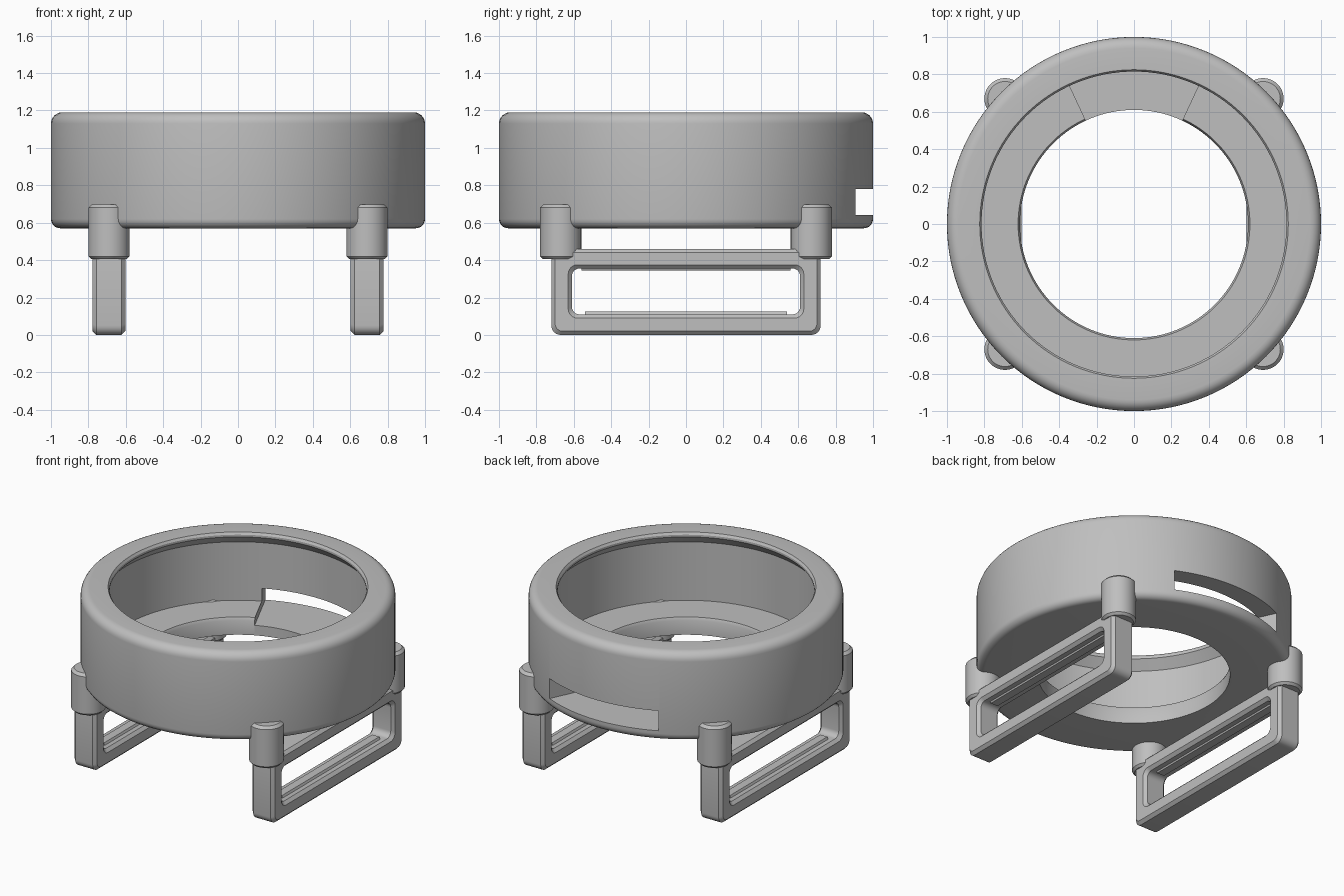
import bpy, bmesh, math

cube = bpy.data.objects.get("Cube")
if cube:
    bpy.data.objects.remove(cube, do_unlink=True)

grey = bpy.data.materials.new("plain_grey")
grey.use_nodes = True
COLOUR = (0.52, 0.52, 0.52, 1)
grey.diffuse_color = COLOUR
grey.node_tree.nodes["Principled BSDF"].inputs["Base Color"].default_value = COLOUR


def loft(name, loops, closed=False, capped=False):
    """Join equal-length point loops with quads; optionally close or cap."""
    bm = bmesh.new()
    rings = [[bm.verts.new(p) for p in loop] for loop in loops]
    n = len(rings[0])
    for i in range(len(rings) if closed else len(rings) - 1):
        a, b = rings[i], rings[(i + 1) % len(rings)]
        for j in range(n):
            k = (j + 1) % n
            bm.faces.new((a[j], a[k], b[k], b[j]))
    if capped:
        bm.faces.new(rings[0])
        bm.faces.new(rings[-1])
    bmesh.ops.recalc_face_normals(bm, faces=bm.faces)
    mesh = bpy.data.meshes.new(name)
    bm.to_mesh(mesh)
    bm.free()
    mesh.materials.append(grey)
    obj = bpy.data.objects.new(name, mesh)
    bpy.context.collection.objects.link(obj)
    return obj


def circle(r, z, n, x=0, y=0):
    return [(x + r * math.cos(math.tau * i / n), y + r * math.sin(math.tau * i / n), z)
            for i in range(n)]


def arc(cx, cy, r, start, end, steps=6):
    angles = [math.radians(start + (end - start) * i / steps) for i in range(steps + 1)]
    return [(cx + r * math.cos(a), cy + r * math.sin(a)) for a in angles]


def rounded_rect(x, half_y, z0, z1, r):
    """Rounded rectangle loop in the YZ plane."""
    pts = []
    for cy, cz, start in ((half_y - r, z1 - r, 0), (r - half_y, z1 - r, 90),
                          (r - half_y, z0 + r, 180), (half_y - r, z0 + r, 270)):
        pts += arc(cy, cz, r, start, start + 90)
    return [(x, y, z) for y, z in pts]


# Ring housing: lathed wall with rounded rims, top lip and stepped floor
BASE, TOP, FLOOR = 0.57, 1.19, 0.69
profile = [(0.61, BASE)]
profile += arc(0.95, BASE + 0.05, 0.05, -90, 0)
profile += arc(0.94, TOP - 0.06, 0.06, 0, 90)
profile += [(0.825, TOP), (0.815, TOP - 0.015), (0.815, TOP - 0.03),
            (0.87, TOP - 0.09), (0.87, FLOOR), (0.62, FLOOR), (0.61, FLOOR - 0.02)]
housing = loft("ring_housing", [circle(r, z, 128) for r, z in profile], closed=True)

# Slot through the back wall, sunk into the floor
sector = arc(0, 0, 0.5, 65, 115, 24) + arc(0, 0, 1.2, 115, 65, 24)
cutter = loft("slot_cutter", [[(x, y, z) for x, y in sector] for z in (0.64, 0.78)],
              capped=True)
cutter.hide_render = True
cut = housing.modifiers.new("back_slot", "BOOLEAN")
cut.operation = "DIFFERENCE"
cut.solver = "EXACT"
cut.object = cutter
bpy.context.view_layer.update()
evaluated = housing.evaluated_get(bpy.context.evaluated_depsgraph_get())
result = bpy.data.meshes.new_from_object(evaluated)
housing.modifiers.clear()
housing.data = result
bpy.data.objects.remove(cutter, do_unlink=True)
parts = [housing]

LEG_X, POST_Y, HALF, C = 0.69, 0.67, 0.0875, 0.02
for side, label in ((1, "left"), (-1, "right")):
    x = side * LEG_X
    # Open foot frame with chamfered edges
    frame = []
    for dx, inset in ((-HALF, C), (C - HALF, 0), (HALF - C, 0), (HALF, C)):
        frame.append(rounded_rect(x + dx, 0.72 - inset, inset, 0.46 - inset, 0.05 - inset / 2))
    for dx, inset in ((HALF, 0), (HALF - C, C), (C - HALF, C), (-HALF, 0)):
        frame.append(rounded_rect(x + dx, 0.63 - inset, 0.09 + inset, 0.375 - inset, 0.05 - inset / 2))
    parts.append(loft(label + "_foot_frame", frame, closed=True))

    # Low ridges along the window's upper and lower bars
    for tag, z0, z1, length in (("lower", 0.10, 0.125, 0.54), ("upper", 0.37, 0.345, 0.56)):
        ridge = [[(x + sx * w, sy * length, z) for sx, sy in ((-1, -1), (1, -1), (1, 1), (-1, 1))]
                 for w, z in ((0.04, z0), (0.028, z1))]
        parts.append(loft(f"{label}_{tag}_ridge", ridge, capped=True))

    # Round posts joining the frame to the housing
    for end, where in ((-1, "front"), (1, "back")):
        post = [circle(r, z, 48, x, end * POST_Y) for r, z in
                ((0.095, 0.405), (0.11, 0.42), (0.11, 0.68), (0.092, 0.698))]
        parts.append(loft(f"{where}_{label}_post", post, capped=True))

# Smooth curved surfaces while keeping edges crisp
bpy.ops.object.select_all(action="DESELECT")
for obj in parts:
    obj.select_set(True)
bpy.context.view_layer.objects.active = housing
bpy.ops.object.shade_smooth_by_angle(angle=math.radians(30))
